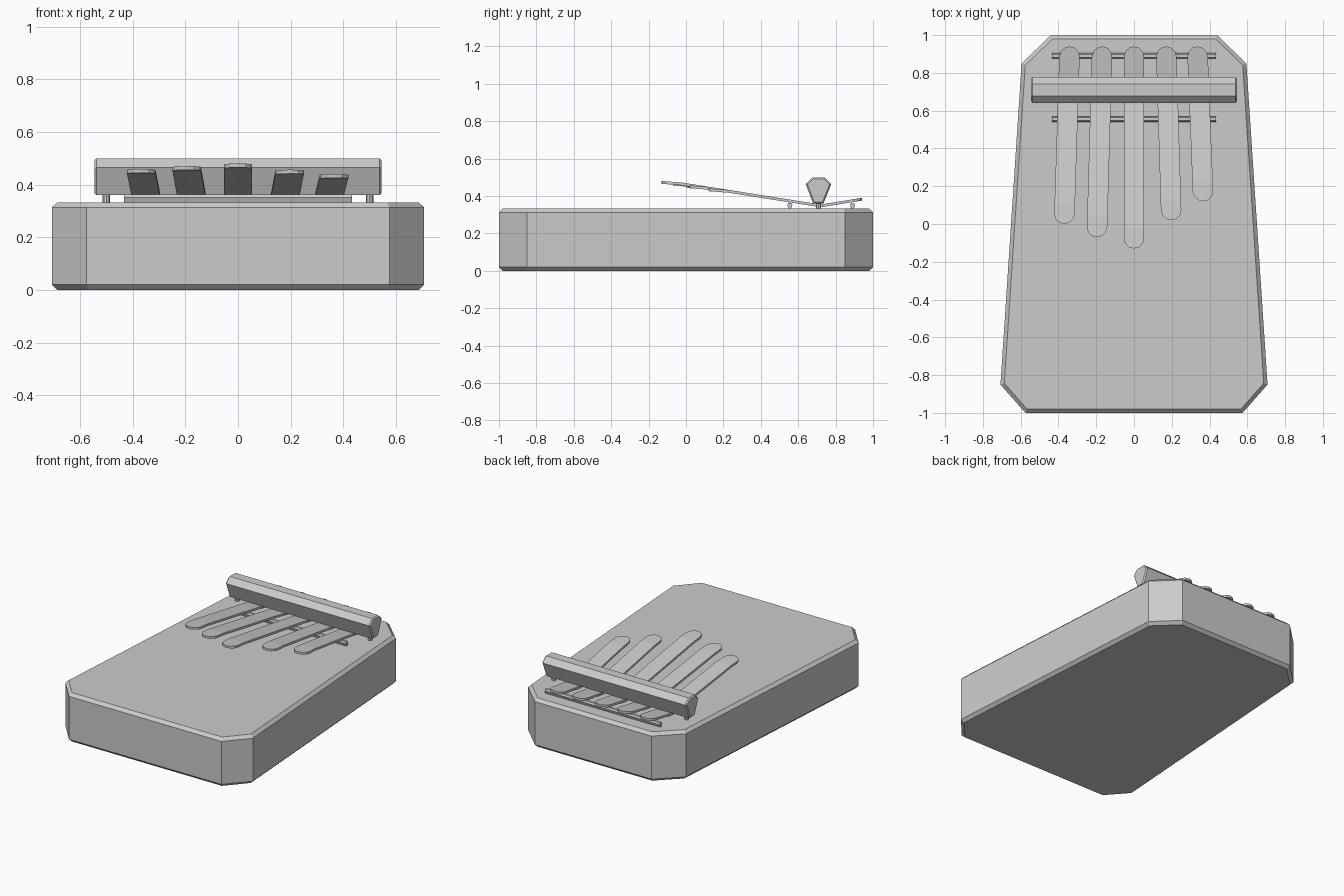
import bpy
import bmesh
from mathutils import Vector
from math import sin, cos, pi

old = bpy.data.objects.get("Cube")
if old:
    bpy.data.objects.remove(old, do_unlink=True)

GREY = (0.6, 0.6, 0.6, 1)
grey = bpy.data.materials.new("plain grey")
grey.use_nodes = True
grey.diffuse_color = GREY
grey.node_tree.nodes["Principled BSDF"].inputs["Base Color"].default_value = GREY


def prism(name, outline, depth, chamfer=0, reshape=None):
    """Extrude an outline of 3D points along a vector, chamfering both caps."""
    bm = bmesh.new()
    cap = bm.faces.new([bm.verts.new(p) for p in outline])
    new = bmesh.ops.extrude_face_region(bm, geom=[cap], use_keep_orig=True)["geom"]
    end = next(f for f in new if isinstance(f, bmesh.types.BMFace))
    bmesh.ops.translate(bm, vec=depth, verts=end.verts[:])
    if chamfer:
        edges = list(set(cap.edges) | set(end.edges))
        bmesh.ops.bevel(bm, geom=edges, offset=chamfer, segments=1,
                        affect='EDGES', profile=0.5)
    if reshape:
        reshape(bm)
    bmesh.ops.recalc_face_normals(bm, faces=bm.faces[:])
    mesh = bpy.data.meshes.new(name)
    bm.to_mesh(mesh)
    bm.free()
    mesh.materials.append(grey)
    obj = bpy.data.objects.new(name, mesh)
    bpy.context.collection.objects.link(obj)
    return obj


def cross_bar(name, profile, half_length, y=0, chamfer=0):
    """Bar along x with a (y, z) profile."""
    outline = [(-half_length, y + py, pz) for py, pz in profile]
    return prism(name, outline, Vector((2 * half_length, 0, 0)), chamfer)


# Sound body: tapered slab with cut corners
half = [(0.575, -1), (0.707, -0.85), (0.595, 0.85), (0.44, 1)]
outline = half + [(-x, y) for x, y in reversed(half)]
prism("body", [(x, y, 0) for x, y in outline], Vector((0, 0, 0.333)), 0.02)

# Pressure bar and its two posts
cross_bar("pressure_bar", [(0.68, 0.36), (0.735, 0.36), (0.777, 0.465),
                           (0.74, 0.5), (0.677, 0.5), (0.64, 0.465)], 0.545, chamfer=0.008)
for side, x in (("left", 0.5), ("right", -0.5)):
    ring = [(x + 0.014 * cos(k * pi / 4), 0.708 + 0.014 * sin(k * pi / 4), 0.325)
            for k in range(8)]
    prism(side + "_post", ring, Vector((0, 0, 0.04)))

# Two thin bridges under the tines
bridge = [(-0.006, 0.33), (0.006, 0.33), (0.014, 0.352),
          (0.008, 0.363), (-0.008, 0.363), (-0.014, 0.352)]
cross_bar("front_bridge", bridge, 0.433, 0.555)
cross_bar("back_bridge", bridge, 0.433, 0.89)

# Tines: flat strips with rounded ends, bent over the bridges
BACK, WIDTH, THICK = 0.94, 0.054, 0.015


def tine_height(y):
    if y > 0.72:
        return 0.34 + (y - 0.72) * 0.16
    return 0.34 + (0.72 - y) * 0.158


def make_tine(name, tip_x, tip_y, back_x):
    def arc(center, sign):
        return [(WIDTH * cos(a), center + sign * WIDTH * sin(a), 0)
                for a in [k * pi / 6 for k in range(7)]]
    front = arc(tip_y + WIDTH, -1)
    rear = arc(BACK - WIDTH, 1)

    def bend(bm):
        for y in (tip_y + 0.11, 0.56, 0.67, 0.72, 0.77):
            bmesh.ops.bisect_plane(bm, geom=bm.verts[:] + bm.edges[:] + bm.faces[:],
                                   plane_co=(0, y, 0), plane_no=(0, 1, 0))
        for v in bm.verts:
            t = (v.co.y - tip_y) / (BACK - tip_y)
            flat = max(0, tip_y + 0.11 - v.co.y)
            v.co.x += tip_x + (back_x - tip_x) * t
            v.co.z += tine_height(v.co.y) - flat * 0.08

    prism(name, front + rear[::-1], Vector((0, 0, THICK)), reshape=bend)


tines = [("outer_right", -0.37, 0.0, -0.34), ("inner_right", -0.197, -0.07, -0.168),
         ("middle", 0, -0.13, 0), ("inner_left", 0.198, 0.02, 0.17),
         ("outer_left", 0.367, 0.12, 0.335)]
for label, tip_x, tip_y, back_x in tines:
    make_tine(label + "_tine", tip_x, tip_y, back_x)
